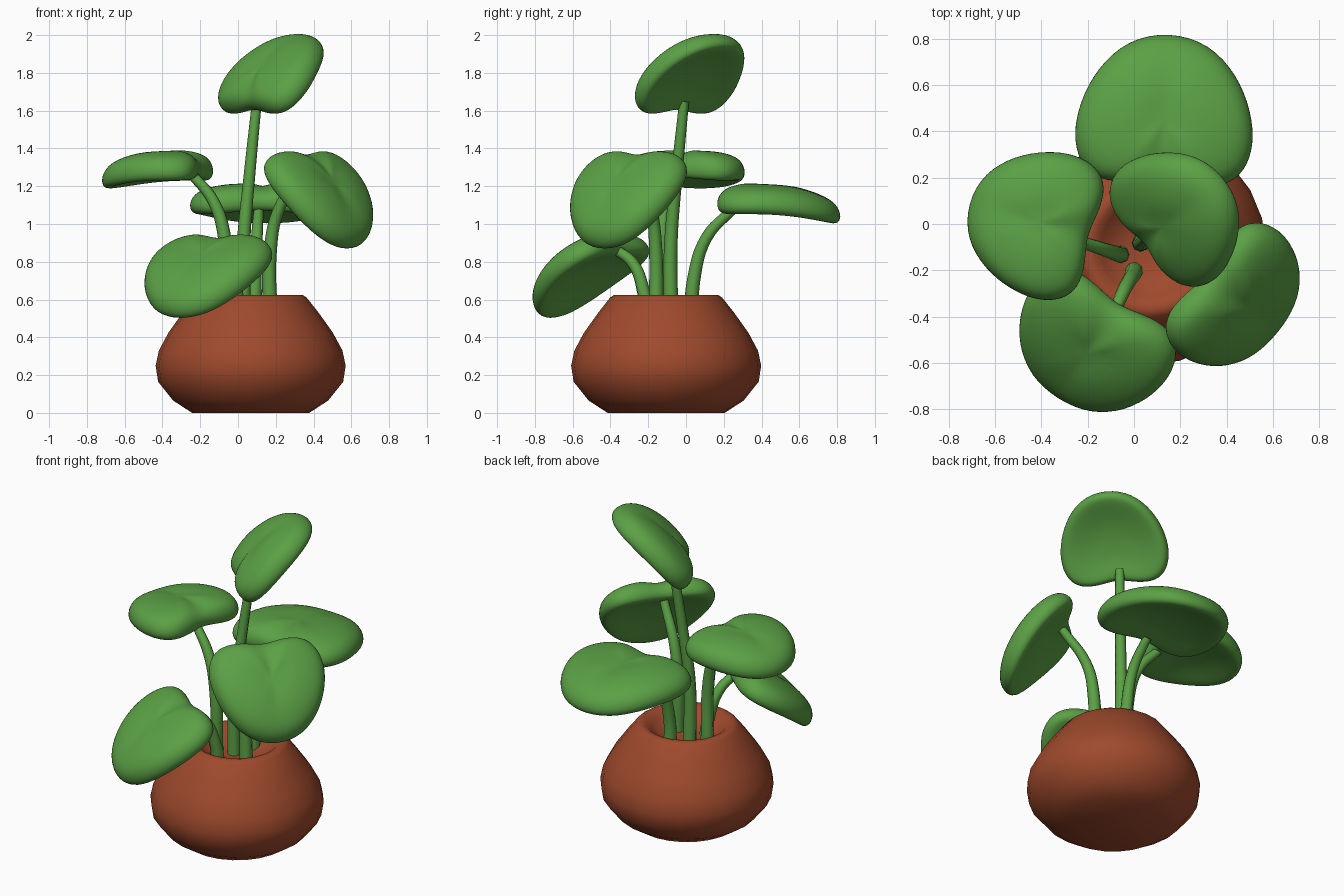
import bpy, bmesh, math
from mathutils import Matrix

if "Cube" in bpy.data.objects:
    bpy.data.objects.remove(bpy.data.objects["Cube"])


def material(name, rgb):
    m = bpy.data.materials.new(name)
    m.diffuse_color = (*rgb, 1)
    m.use_nodes = True
    m.node_tree.nodes["Principled BSDF"].inputs["Base Color"].default_value = m.diffuse_color
    return m


GREEN = material("leaf green", (0.105, 0.355, 0.06))
CLAY = material("terracotta", (0.345, 0.068, 0.026))


def finish(bm, name, mat, subdiv=0):
    bmesh.ops.recalc_face_normals(bm, faces=bm.faces)
    for f in bm.faces:
        f.smooth = True
    me = bpy.data.meshes.new(name)
    bm.to_mesh(me)
    bm.free()
    me.materials.append(mat)
    ob = bpy.data.objects.new(name, me)
    bpy.context.collection.objects.link(ob)
    if subdiv:
        mod = ob.modifiers.new("smooth", 'SUBSURF')
        mod.levels = mod.render_levels = subdiv
    return ob


def bridge(bm, a, b):
    n = len(a)
    for i in range(n):
        bm.faces.new((a[i], a[(i + 1) % n], b[(i + 1) % n], b[i]))


# Pot: lathed outside, rounded rim and shallow bowl inside
def pot():
    profile = [(0.31, 0), (0.41, 0.065), (0.49, 0.165), (0.503, 0.25), (0.486, 0.33),
               (0.435, 0.425), (0.36, 0.53), (0.297, 0.61), (0.275, 0.625), (0.24, 0.618),
               (0.21, 0.592), (0.17, 0.555), (0.11, 0.53), (0.05, 0.52)]
    n = 24
    bm = bmesh.new()
    rings = [[bm.verts.new((0.067 + r * math.cos(i * math.tau / n),
                            -0.105 + r * math.sin(i * math.tau / n), z))
              for i in range(n)] for r, z in profile]
    for a, b in zip(rings, rings[1:]):
        bridge(bm, a, b)
    bm.faces.new(rings[0])
    bm.faces.new(rings[-1])
    ob = finish(bm, "pot", CLAY)
    bpy.context.view_layer.objects.active = ob
    ob.select_set(True)
    bpy.ops.object.shade_smooth_by_angle(angle=math.radians(60))


# Leaf: thick rounded heart, grooved along the midrib, drooping to the tip
HALF = [(0, 0.01), (0.18, -0.045), (0.37, -0.045), (0.485, 0.07), (0.53, 0.27),
        (0.50, 0.5), (0.41, 0.74), (0.24, 0.95), (0, 1.02)]
OUTLINE = HALF + [(-x, y) for x, y in HALF[-2:0:-1]]
CENTRE = (0, 0.42)


def leaf(name, base, azimuth, pitch, width, length):
    bm = bmesh.new()

    def vert(x, y, h):
        z = 0.18 * y - 0.31 * y * y - 0.24 * x * x + h / length
        if abs(x) < 1e-6 and h > 0:
            z -= 0.05 * (1.2 - y)          # midrib groove
        return bm.verts.new((x * width, y * length, z * length))

    def ring(t, h):
        return [vert(CENTRE[0] + x * t, CENTRE[1] + (y - CENTRE[1]) * t, h)
                for x, y in OUTLINE]

    rings = [ring(t, h) for t, h in [(0.4, 0.083), (0.75, 0.08), (0.96, 0.06), (1.04, 0),
                                     (0.96, -0.058), (0.75, -0.06), (0.4, -0.05)]]
    for a, b in zip(rings, rings[1:]):
        bridge(bm, a, b)
    for r, h in ((rings[0], 0.083), (rings[-1], -0.05)):
        c = vert(*CENTRE, h)
        for i in range(len(r)):
            bm.faces.new((r[i], r[(i + 1) % len(r)], c))
    rot = (Matrix.Rotation(math.radians(azimuth - 90), 4, 'Z')
           @ Matrix.Rotation(math.radians(pitch), 4, 'X'))
    bmesh.ops.transform(bm, matrix=Matrix.Translation(base) @ rot, verts=bm.verts)
    finish(bm, name, GREEN, 2)


# Stem: tapered tube along a smooth path
def stem(name, points):
    cu = bpy.data.curves.new(name, 'CURVE')
    cu.dimensions = '3D'
    cu.bevel_depth = 0.04
    cu.bevel_resolution = 2
    cu.resolution_u = 6
    cu.use_fill_caps = True
    sp = cu.splines.new('BEZIER')
    sp.bezier_points.add(len(points) - 1)
    for i, (bp, p) in enumerate(zip(sp.bezier_points, points)):
        bp.co = p
        bp.handle_left_type = bp.handle_right_type = 'AUTO'
        bp.radius = 1 - 0.35 * i / (len(points) - 1)
    cu.materials.append(GREEN)
    ob = bpy.data.objects.new(name, cu)
    bpy.context.collection.objects.link(ob)


pot()

leaf("top_leaf", (0.06, -0.07, 1.63), 40, 49, 0.60, 0.53)
leaf("back_leaf", (0.12, 0.205, 1.125), 87, 0, 0.73, 0.61)
leaf("left_leaf", (-0.205, -0.05, 1.30), 165, 0, 0.61, 0.52)
leaf("right_leaf", (0.335, -0.235, 1.35), -39, -46, 0.65, 0.57)
leaf("front_leaf", (-0.08, -0.36, 0.90), -122, -32, 0.67, 0.58)

stem("top_stem", [(0.03, -0.08, 0.50), (0.03, -0.08, 0.9), (0.06, -0.05, 1.25), (0.10, -0.01, 1.65)])
stem("back_stem", [(0.09, 0.03, 0.50), (0.09, 0.04, 0.7), (0.1, 0.11, 0.93), (0.11, 0.25, 1.08)])
stem("left_stem", [(-0.06, -0.13, 0.50), (-0.07, -0.13, 0.92), (-0.13, -0.11, 1.12), (-0.25, -0.07, 1.27)])
stem("right_stem", [(0.17, -0.16, 0.50), (0.17, -0.16, 0.85), (0.21, -0.18, 1.06), (0.33, -0.25, 1.27)])
stem("front_stem", [(0.0, -0.20, 0.50), (-0.005, -0.22, 0.62), (-0.04, -0.28, 0.79), (-0.085, -0.38, 0.87)])
